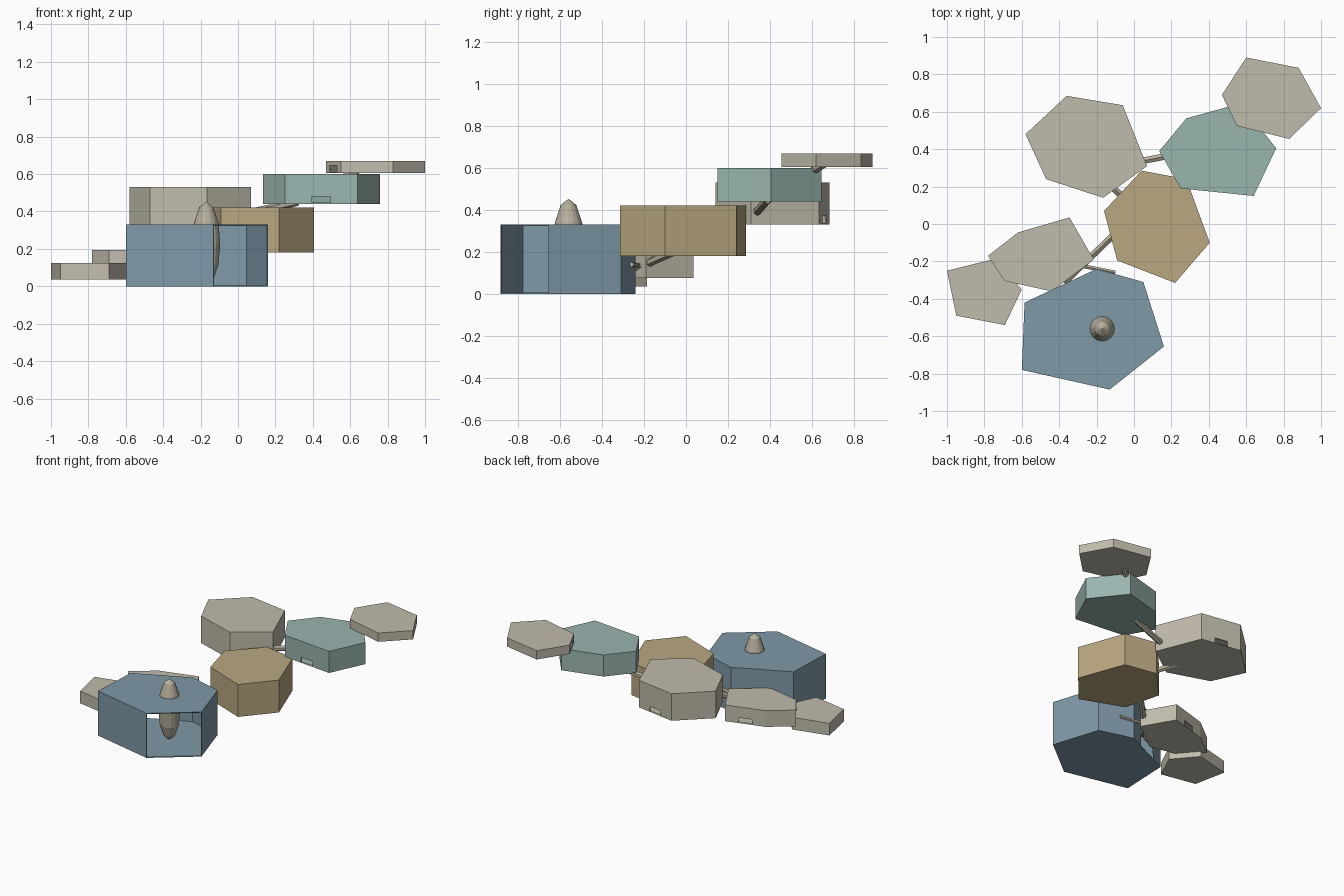
import bpy, bmesh
from mathutils import Vector

if "Cube" in bpy.data.objects:
    bpy.data.objects.remove(bpy.data.objects["Cube"], do_unlink=True)


def material(name, rgb):
    m = bpy.data.materials.new(name)
    m.use_nodes = True
    m.diffuse_color = (*rgb, 1)
    m.node_tree.nodes["Principled BSDF"].inputs["Base Color"].default_value = (*rgb, 1)
    return m


blue = material("slate blue", (0.21, 0.32, 0.39))
gold = material("ochre", (0.49, 0.39, 0.22))
teal = material("pale teal", (0.32, 0.46, 0.43))
stone = material("pale stone", (0.53, 0.50, 0.41))
tan = material("tan stone", (0.47, 0.43, 0.34))


def add_object(name, bm, mat):
    bmesh.ops.recalc_face_normals(bm, faces=bm.faces)
    me = bpy.data.meshes.new(name)
    bm.to_mesh(me)
    bm.free()
    me.materials.append(mat)
    ob = bpy.data.objects.new(name, me)
    bpy.context.collection.objects.link(ob)
    return ob


def chamber(name, mat, z0, z1, outline, door=None, size=(0.1, 0.04), opening=None):
    """Hollow prism; wall i runs from corner i to corner i + 1."""
    bm = bmesh.new()
    n = len(outline)
    low = [bm.verts.new((x, y, z0)) for x, y in outline]
    top = [bm.verts.new((x, y, z1)) for x, y in outline]
    floor = []
    for i in range(n):
        j = (i + 1) % n
        floor.append(low[i])
        base = [low[i], low[j]]
        if i == door:
            # doorway in the middle of the wall, standing on the floor
            mid = (low[i].co + low[j].co) / 2
            half = (low[j].co - low[i].co).normalized() * size[0] / 2
            up = Vector((0, 0, size[1]))
            a, b, c, d = [bm.verts.new(p) for p in
                          (mid - half, mid - half + up, mid + half + up, mid + half)]
            base = [low[i], a, b, c, d, low[j]]
            floor += [a, d]
        if i != opening:
            bm.faces.new(base + [top[j], top[i]])
    bm.faces.new(floor)
    bm.faces.new(top)
    ob = add_object(name, bm, mat)
    shell = ob.modifiers.new("wall_thickness", 'SOLIDIFY')
    shell.thickness = 0.008
    shell.offset = -1


def tunnel(name, a, b, radius=0.02):
    a, b = Vector(a), Vector(b)
    bm = bmesh.new()
    bmesh.ops.create_cone(bm, cap_ends=True, segments=6, radius1=radius,
                          radius2=radius, depth=(b - a).length)
    ob = add_object(name, bm, tan)
    ob.location = (a + b) / 2
    ob.rotation_euler = (b - a).to_track_quat('Z', 'Y').to_euler()


# Chambers
chamber("main_chamber", blue, 0, 0.33,
        [(-0.6, -0.78), (-0.13, -0.885), (0.16, -0.655), (0.05, -0.31),
         (-0.2, -0.24), (-0.585, -0.42)], door=4, size=(0.2, 0.09), opening=1)
chamber("middle_chamber", gold, 0.18, 0.42,
        [(-0.16, 0.07), (-0.09, -0.195), (0.22, -0.315), (0.405, -0.1),
         (0.28, 0.24), (0.04, 0.285)], door=0)
chamber("back_chamber", stone, 0.33, 0.53,
        [(-0.58, 0.48), (-0.47, 0.24), (-0.165, 0.14), (0.07, 0.31),
         (-0.06, 0.635), (-0.36, 0.685)], door=4)
chamber("upper_chamber", teal, 0.44, 0.6,
        [(0.135, 0.39), (0.25, 0.19), (0.64, 0.15), (0.76, 0.405),
         (0.57, 0.645), (0.28, 0.565)], door=1)
chamber("top_chamber", stone, 0.605, 0.67,
        [(0.47, 0.69), (0.55, 0.525), (0.83, 0.455), (1, 0.62),
         (0.88, 0.835), (0.6, 0.89)], door=0, size=(0.09, 0.04))
chamber("lower_chamber", stone, 0.075, 0.195,
        [(-0.78, -0.17), (-0.69, -0.305), (-0.44, -0.36), (-0.215, -0.19),
         (-0.345, 0.035), (-0.62, -0.045)], door=4)
chamber("end_chamber", stone, 0.035, 0.125,
        [(-1, -0.25), (-0.95, -0.49), (-0.69, -0.54), (-0.6, -0.35),
         (-0.74, -0.185)])

# Tunnels linking the chambers
tunnel("main_to_middle_tunnel", (-0.37, -0.31, 0.09), (-0.11, -0.06, 0.2))
tunnel("middle_to_back_tunnel", (-0.02, 0.11, 0.28), (-0.2, 0.27, 0.36))
tunnel("back_to_upper_tunnel", (-0.05, 0.32, 0.37), (0.32, 0.39, 0.45))
tunnel("upper_to_top_tunnel", (0.52, 0.56, 0.56), (0.64, 0.66, 0.62))
tunnel("lower_to_side_tunnel", (-0.4, -0.2, 0.13), (-0.1, -0.26, 0.14), 0.012)
tunnel("lower_to_end_tunnel", (-0.6, -0.24, 0.11), (-0.75, -0.33, 0.08))

# Spindle standing in the main chamber and piercing its roof
bm = bmesh.new()
bmesh.ops.create_uvsphere(bm, u_segments=16, v_segments=6, radius=1)
bmesh.ops.scale(bm, vec=(0.075, 0.075, 0.225), verts=bm.verts)
spindle = add_object("central_spindle", bm, tan)
spindle.location = (-0.17, -0.56, 0.228)
